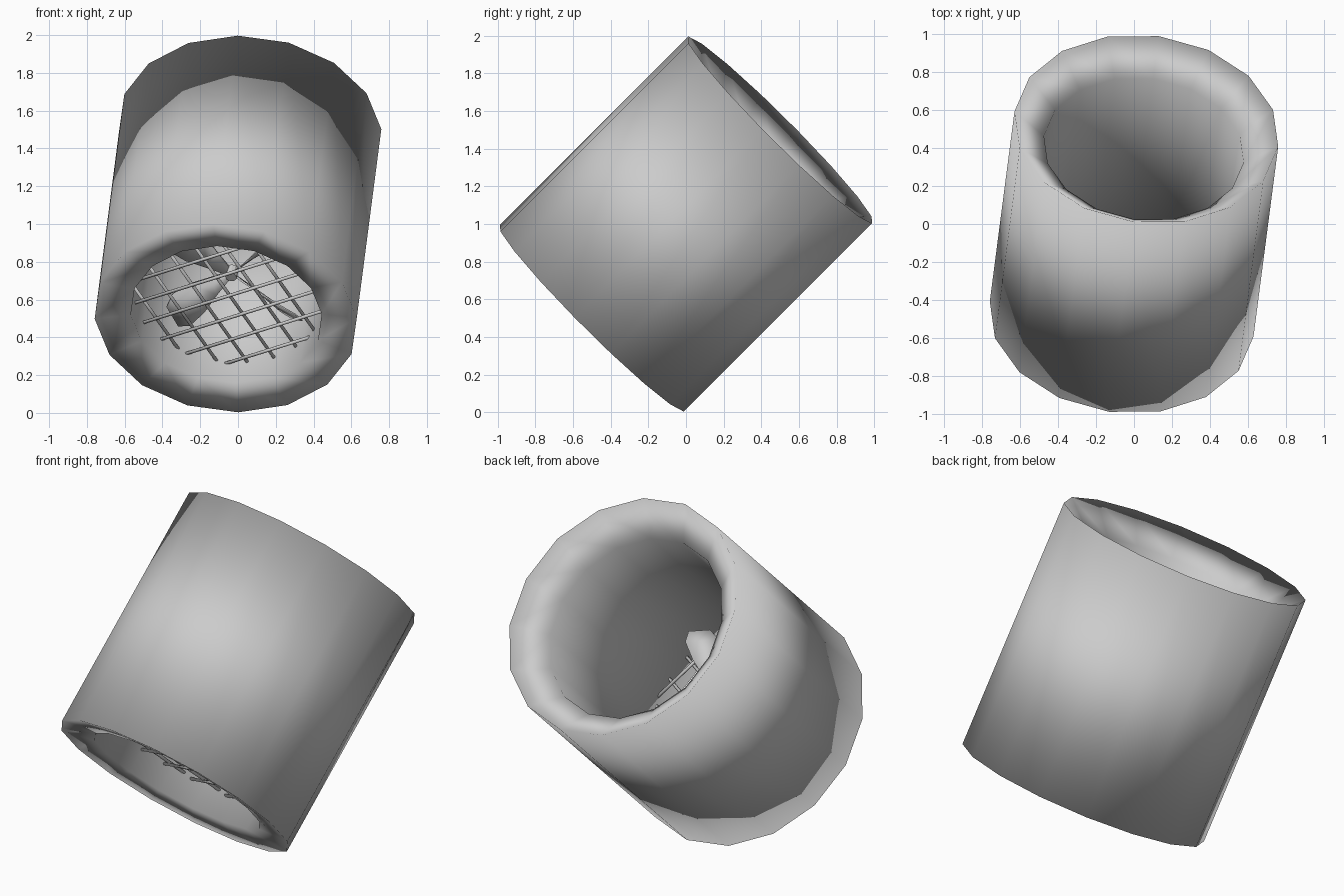
import bpy, bmesh
from math import sin, cos, pi, radians, sqrt
from mathutils import Matrix, Vector

if "Cube" in bpy.data.objects:
    bpy.data.objects.remove(bpy.data.objects["Cube"])

# Local frame: z runs along the tilted axis towards the front mouth
axis = Vector((-0.13, -1, -1)).normalized()
side_v = Vector((0, -1, 1)).normalized()
side_u = side_v.cross(axis)
FRAME = Matrix((side_u, side_v, axis)).transposed().to_4x4()
FRAME.translation = (0, 0, 1)


def finish(name, bm, smooth=True):
    bmesh.ops.recalc_face_normals(bm, faces=bm.faces)
    for f in bm.faces:
        f.smooth = smooth
    me = bpy.data.meshes.new(name)
    bm.to_mesh(me)
    bm.free()
    ob = bpy.data.objects.new(name, me)
    ob.matrix_world = FRAME
    bpy.context.collection.objects.link(ob)
    return ob


# Duct: 16-sided tube, nearly flat rim in front, funnel rim at the back
profile = [(0.70, 0.71), (0.70, -0.71), (0.53, -0.56), (0.51, 0.68)]
bm = bmesh.new()
SIDES = 16
rings = []
for i in range(SIDES):
    a = radians(5.5) + 2 * pi * i / SIDES
    rings.append([bm.verts.new((r * cos(a), r * sin(a), z)) for r, z in profile])
for i in range(SIDES):
    p, q = rings[i], rings[(i + 1) % SIDES]
    for j in range(4):
        k = (j + 1) % 4
        bm.faces.new((p[j], q[j], q[k], p[k]))
finish("duct", bm)

# Guard: two crossed sets of round bars trimmed to the bore
bm = bmesh.new()
STEP, REACH, GUARD_Z = 0.147, 0.51, 0.54
for turn, z in ((28, GUARD_Z), (118, GUARD_Z - 0.012)):
    for n in range(-3, 4):
        off = n * STEP
        length = 2 * sqrt(REACH ** 2 - off ** 2)
        m = (Matrix.Rotation(radians(turn), 4, 'Z') @ Matrix.Translation((0, off, z))
             @ Matrix.Rotation(pi / 2, 4, 'Y'))
        bmesh.ops.create_cone(bm, cap_ends=True, segments=8, radius1=0.009,
                              radius2=0.009, depth=length, matrix=m)
finish("guard_grid", bm)

# Fan: four twisted blades around a small hub
FAN_Z = 0.37
bm = bmesh.new()
stations = [(0.02, 0.02, 60), (0.14, 0.05, 55), (0.27, 0.085, 48),
            (0.40, 0.095, 42), (0.47, 0.06, 40)]
for b in range(4):
    turn = Matrix.Rotation(radians(48 + 90 * b), 4, 'Z')
    prev = None
    for r, w, pitch in stations:
        dy, dz = w * cos(radians(pitch)), w * sin(radians(pitch))
        t = 0.006
        loop = [bm.verts.new(turn @ Vector((r, s * dy, FAN_Z + s * dz + h)))
                for s, h in ((-1, -t), (1, -t), (1, t), (-1, t))]
        if prev:
            for j in range(4):
                k = (j + 1) % 4
                bm.faces.new((prev[j], prev[k], loop[k], loop[j]))
        else:
            bm.faces.new(loop)
        prev = loop
    bm.faces.new(prev)
finish("fan_blades", bm)

bm = bmesh.new()
bmesh.ops.create_cone(bm, cap_ends=True, segments=12, radius1=0.035, radius2=0.03,
                      depth=0.06, matrix=Matrix.Translation((0, 0, FAN_Z)))
finish("fan_hub", bm, smooth=False)
